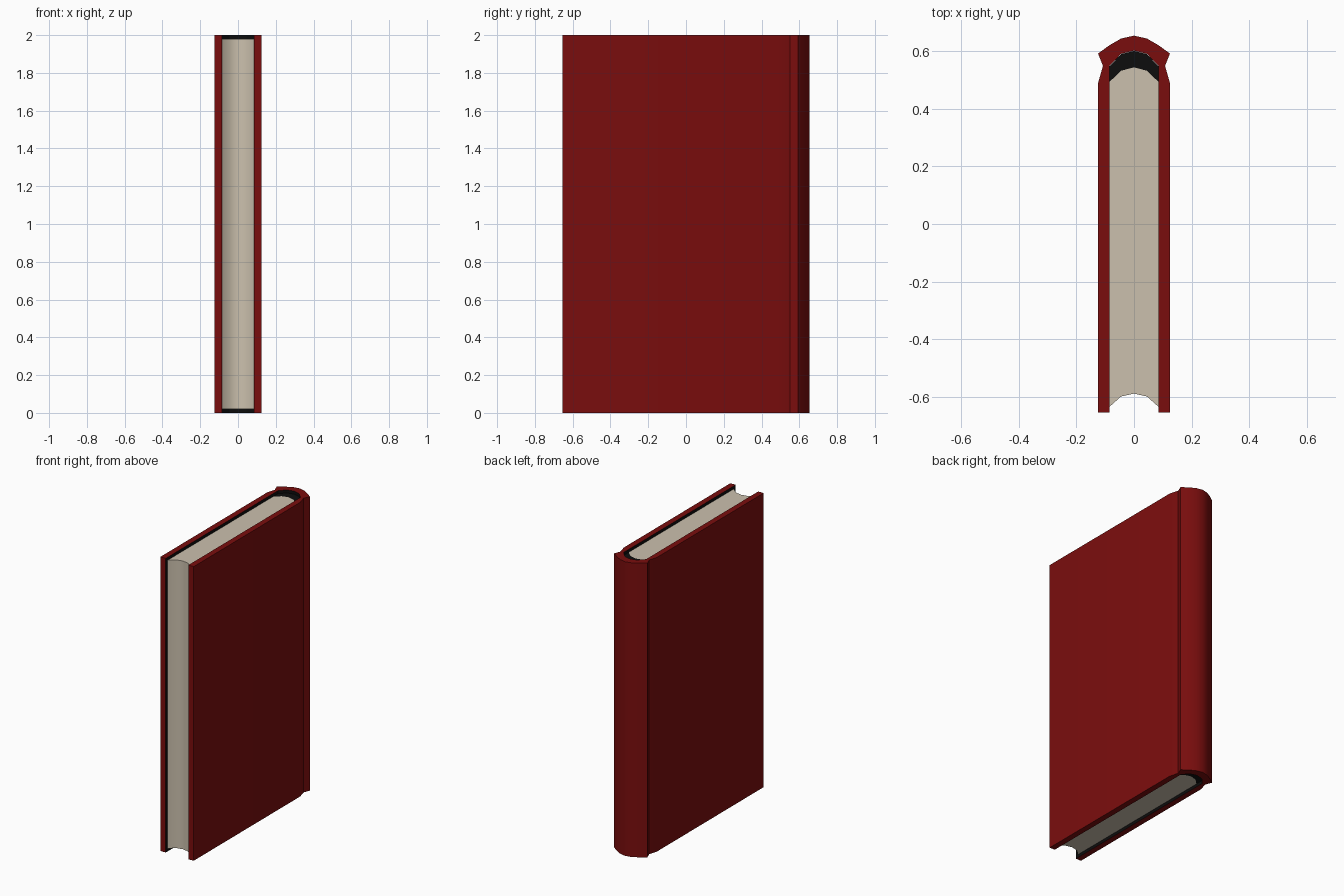
import bpy, bmesh, math

if "Cube" in bpy.data.objects:
    bpy.data.objects.remove(bpy.data.objects["Cube"])


def material(name, rgb):
    m = bpy.data.materials.new(name)
    m.diffuse_color = (*rgb, 1)
    m.use_nodes = True
    m.node_tree.nodes["Principled BSDF"].inputs["Base Color"].default_value = m.diffuse_color
    return m


red = material("dark_red_cloth", (0.195, 0.004, 0.004))
cream = material("cream_paper", (0.60, 0.53, 0.42))
black = material("black_lining", (0.004, 0.004, 0.004))


def mirrored(half):
    """Half profile running from +x side to x = 0, continued on the -x side."""
    return half + [(-x, y) for x, y in reversed(half) if x > 0]


def prism(name, outline, z0, z1, mats, side_rule=None):
    """Extrude a top-view outline between two heights."""
    bm = bmesh.new()
    low = [bm.verts.new((x, y, z0)) for x, y in outline]
    high = [bm.verts.new((x, y, z1)) for x, y in outline]
    bm.faces.new(low)
    bm.faces.new(high)
    n = len(outline)
    for i in range(n):
        j = (i + 1) % n
        f = bm.faces.new((low[i], low[j], high[j], high[i]))
        if side_rule:
            f.material_index = side_rule(i)
    bmesh.ops.recalc_face_normals(bm, faces=bm.faces[:])
    me = bpy.data.meshes.new(name)
    bm.to_mesh(me)
    bm.free()
    ob = bpy.data.objects.new(name, me)
    bpy.context.collection.objects.link(ob)
    for m in mats:
        me.materials.append(m)
    bpy.ops.object.select_all(action='DESELECT')
    ob.select_set(True)
    bpy.context.view_layer.objects.active = ob
    bpy.ops.object.shade_smooth_by_angle(angle=math.radians(30))
    return ob


# Cover: boards, hinge grooves and rounded spine in one U-shaped profile
outer = mirrored([(0.125, -0.655), (0.125, 0.49), (0.108, 0.55),
                  (0.125, 0.593), (0.085, 0.622), (0.045, 0.645), (0, 0.655)])
inner = mirrored([(0.085, -0.655), (0.085, 0.55), (0.045, 0.592), (0, 0.603)])
n_out, n_in = len(outer), len(inner)
prism("cover", outer + inner[::-1], 0, 2, [red, black],
      lambda i: 1 if n_out <= i < n_out + n_in - 1 else 0)

# Page block: hollow fore edge, rounded back
back = mirrored([(0.0845, 0.495), (0.045, 0.533), (0, 0.545)])
fore = mirrored([(0.0845, -0.635), (0.045, -0.60), (0, -0.59)])
prism("pages", back + fore[::-1], 0.02, 1.98, [cream])

# Lining that fills the gap between the pages and the spine
arc = mirrored([(0.0845, 0.549), (0.045, 0.591), (0, 0.602)])
prism("spine_lining", arc + back[::-1], 0.02, 1.98, [black])
